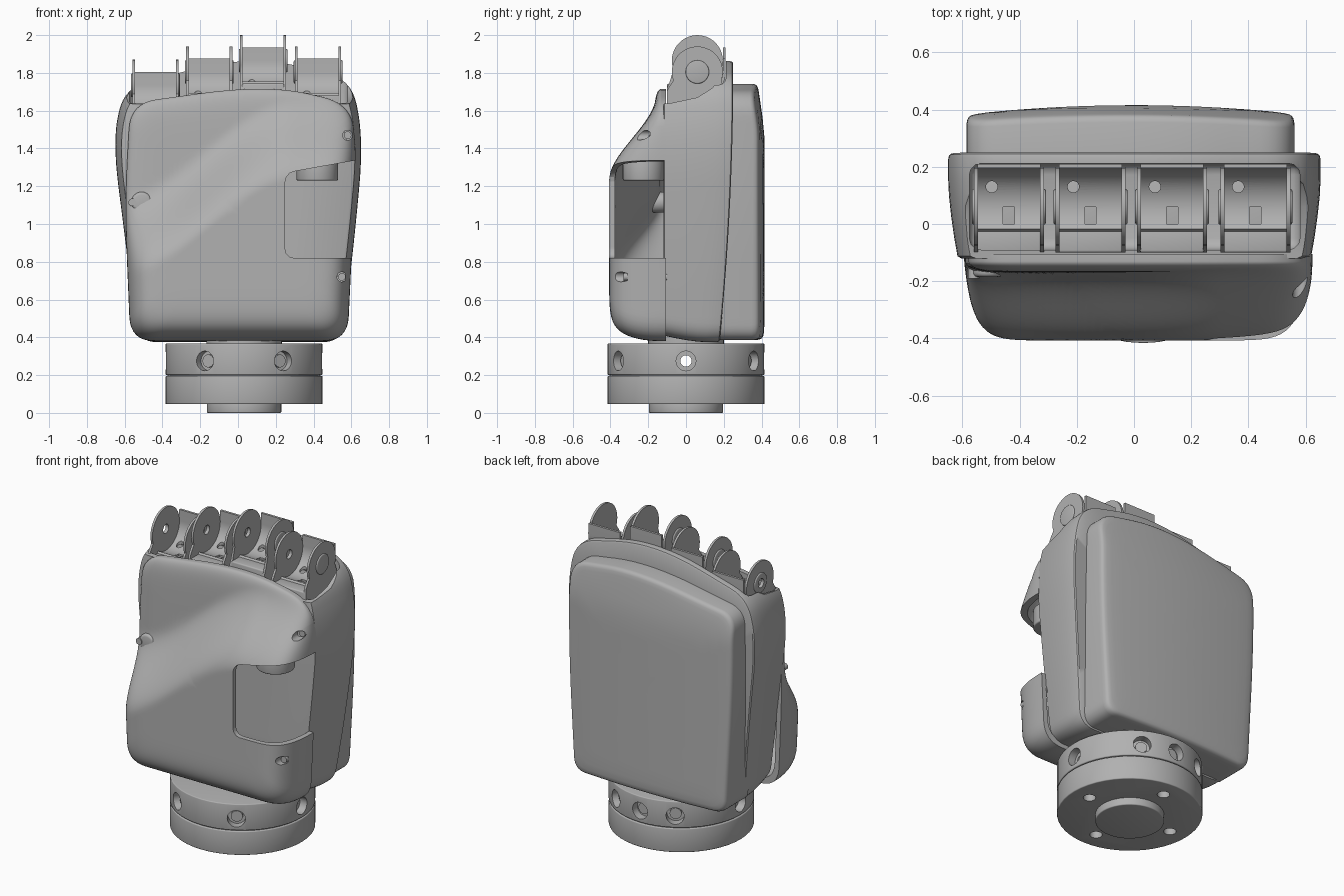
import bpy, bmesh, math
from mathutils import Vector

old = bpy.data.objects.get("Cube")
if old:
    bpy.data.objects.remove(old)

grey = bpy.data.materials.new("plain grey")
grey.use_nodes = True
grey.diffuse_color = (0.44, 0.44, 0.44, 1)
grey.node_tree.nodes["Principled BSDF"].inputs["Base Color"].default_value = (0.44, 0.44, 0.44, 1)


def activate(ob):
    bpy.ops.object.select_all(action="DESELECT")
    ob.select_set(True)
    bpy.context.view_layer.objects.active = ob


def finish(ob):
    activate(ob)
    bpy.ops.object.shade_smooth_by_angle(angle=math.radians(35))


def make(name, bm):
    bmesh.ops.recalc_face_normals(bm, faces=bm.faces)
    mesh = bpy.data.meshes.new(name)
    bm.to_mesh(mesh)
    bm.free()
    mesh.materials.append(grey)
    ob = bpy.data.objects.new(name, mesh)
    bpy.context.collection.objects.link(ob)
    return ob


def cyl(name, loc, r, depth, rot=(0, 0, 0), bevel=0.0):
    bpy.ops.mesh.primitive_cylinder_add(vertices=48, radius=r, depth=depth, location=loc, rotation=rot)
    ob = bpy.context.object
    ob.name = name
    ob.data.materials.append(grey)
    if bevel:
        soften(ob, bevel)
    return ob


def soften(ob, width):
    mod = ob.modifiers.new("Bevel", "BEVEL")
    mod.width, mod.segments = width, 3
    activate(ob)
    bpy.ops.object.modifier_apply(modifier=mod.name)


def cut(ob, cutters):
    for c in cutters:
        mod = ob.modifiers.new("Cut", "BOOLEAN")
        mod.operation, mod.object = "DIFFERENCE", c
        activate(ob)
        bpy.ops.object.modifier_apply(modifier=mod.name)
        bpy.data.objects.remove(c)


def box(name, lo, hi, bevel=0.0):
    bm = bmesh.new()
    bmesh.ops.create_cube(bm, size=1)
    for v in bm.verts:
        v.co = Vector([(l + h) / 2 + c * (h - l) for c, l, h in zip(v.co, lo, hi)])
    ob = make(name, bm)
    if bevel:
        soften(ob, bevel)
    return ob


def prism(name, pts, x0, x1):
    """Extrude a (y, z) profile along x."""
    bm = bmesh.new()
    face = bm.faces.new([bm.verts.new((x0, y, z)) for y, z in pts])
    ext = bmesh.ops.extrude_face_region(bm, geom=[face])
    for v in ext["geom"]:
        if isinstance(v, bmesh.types.BMVert):
            v.co.x = x1
    return make(name, bm)


def outline(corners, step=0.04):
    """Closed (x, z) outline from corners (x, z, rounding)."""
    pts, n = [], len(corners)
    for i, (x, z, r) in enumerate(corners):
        p = Vector((x, z))
        a, b = [Vector(corners[(i + k) % n][:2]) - p for k in (-1, 1)]
        a = p + a.normalized() * min(r, a.length * 0.49)
        b = p + b.normalized() * min(r, b.length * 0.49)
        pts += [a.lerp(p, t / 8).lerp(p.lerp(b, t / 8), t / 8) for t in range(9)]
    dense = []
    for p, q in zip(pts, pts[1:] + pts[:1]):
        k = max(1, math.ceil((q - p).length / step))
        dense += [p.lerp(q, j / k) for j in range(k)]
    return dense


def loft(name, pts, rings, y_at):
    """Scaled outline rings (scale, h) with fan ends; y comes from y_at(x, z, h)."""
    mid, bm, prev = Vector((0, 1.05)), bmesh.new(), None
    for s, h in rings:
        ring = [mid + (p - mid) * s for p in (pts if s else [mid])]
        ring = [bm.verts.new((p.x, y_at(p.x, p.y, h), p.y)) for p in ring]
        if prev:
            for i in range(len(pts)):
                j = (i + 1) % len(pts)
                quad = [prev[i % len(prev)], prev[j % len(prev)], ring[j % len(ring)], ring[i % len(ring)]]
                bm.faces.new(list(dict.fromkeys(quad)))
        prev = ring
    return make(name, bm)


def smooth(t):
    t = min(1, max(0, t))
    return t * t * (3 - 2 * t)


# Palm shell, open at the top for the knuckles
def back_y(z):
    return 0.25 - 0.07 * max(0, (1.8 - z) / 1.4) ** 2


shell = loft("palm_shell", outline([
    (-0.53, 0.375, 0.1), (0.55, 0.375, 0.1), (0.615, 0.9, 0.3), (0.665, 1.45, 0.25), (0.6, 1.77, 0.14),
    (0.05, 1.9, 0.45), (-0.6, 1.72, 0.12), (-0.665, 1.45, 0.25), (-0.595, 0.9, 0.3)]),
    [(0, 0), (0.5, 0), (0.93, 0), (0.95, 0.02), (0.968, 0.2), (0.984, 0.4), (0.996, 0.6), (1, 0.75), (1, 0.95),
     (0.996, 0.985), (0.985, 1), (0.8, 1), (0.4, 1), (0, 1)],
    lambda x, z, h: -0.12 + (back_y(z) + 0.12) * h)
cut(shell, [
    prism("top_cutter", [(-0.4, 1.61), (-0.08, 1.64), (0.06, 1.67), (0.14, 1.72), (0.19, 1.79), (0.215, 1.95),
                         (0.215, 2.3), (-0.4, 2.3)], -1, 1),
    box("cavity_cutter", (-0.575, -0.09, 1.54), (0.58, 0.212, 2.2), 0.04)])
finish(shell)


# Hollow front cover; its swelling stands higher on the thumb side
def front_y(x, z, h):
    depth, inset = h
    top = 1.67 - 0.5 * smooth((0.3 - x) / 0.9)
    return min(-0.13 - (0.04 + 0.237 * smooth((top - z) / 0.44)) * depth + inset, -0.105)


dome = [math.sin(a * math.pi / 64) for a in range(33)]
dome = [(s, math.sqrt(max(0, 1 - s ** 12))) for s in dome]
cover = loft("front_cover", outline([
    (-0.57, 0.38, 0.13), (0.58, 0.38, 0.13), (0.605, 0.9, 0.3), (0.63, 1.4, 0.2), (0.59, 1.64, 0.15),
    (0.15, 1.74, 0.4), (-0.57, 1.64, 0.14), (-0.6, 1.1, 0.3)]),
    [(s * 0.95, (d, 0.03)) for s, d in dome] + [(1, (0, 0.1))] + [(s, (d, 0)) for s, d in dome[::-1]], front_y)
notch = box("thumb_cutter", (0.25, -0.7, 0.82), (0.9, -0.05, 1.27), 0.045)
for v in notch.data.vertices:
    if v.co.z > 1.1:
        v.co.z += (v.co.x - 0.25) * 0.18
side = (math.pi / 2, 0, 0)
screws = [(0.58, 1.47, -0.17), (-0.56, 1.115, -0.17), (0.55, 0.72, -0.31)]
cut(cover, [notch] + [cyl("screw_cutter", (x, y - 0.2, z), 0.026, 0.4, side) for x, z, y in screws])
finish(cover)
for x, z, y in screws:
    finish(cyl("cover_screw", (x, (y - 0.12) / 2, z), 0.02, -0.08 - y, side))

# Screw boss inside the cover and thumb hinge seat under the notch edge
finish(cyl("inner_boss", (-0.51, -0.14, 1.115), 0.055, 0.09, side, 0.015))
finish(cyl("thumb_hinge", (0.42, -0.225, 1.29), 0.11, 0.12, bevel=0.008))


# Back cover, gently crowned across and rolled over at the top
def crown_y(x, z, h):
    top = 0.415 - 0.03 * (x / 0.56) ** 2 - 0.03 * smooth((z - 1.45) / 0.3)
    base = back_y(z) - 0.03
    return base + (top - base) * h


finish(loft("back_cover", outline([
    (-0.54, 0.385, 0.08), (0.52, 0.385, 0.08), (0.56, 1.1, 0.3), (0.56, 1.69, 0.12), (0.08, 1.765, 0.45),
    (-0.585, 1.64, 0.1), (-0.585, 1.2, 0.3)]),
    [(0, 0), (1, 0), (1, 0.82), (0.995, 0.9), (0.985, 0.95), (0.97, 0.975), (0.94, 0.99), (0.88, 1), (0.75, 1),
     (0.6, 1), (0.45, 1), (0.3, 1), (0.15, 1), (0, 1)], crown_y))

# Knuckle yokes: two cheeks, a curved saddle and a base block each
R, PY = 0.135, 0.06
turn = (0, math.pi / 2, 0)
for cx, top in ((-0.437, 1.87), (-0.152, 1.94), (0.133, 2.0), (0.424, 1.94)):
    zc = top - R
    lip = min(zc - 0.08, 1.74)
    arc = [math.radians(a) for a in range(-20, 201, 10)]
    cheek = [(PY + R * math.cos(a), zc + R * math.sin(a)) for a in arc]
    cheek += [(-0.09, lip), (-0.1, lip - 0.02), (-0.1, 1.56), (0.2, 1.56), (0.2, zc - 0.08)]
    for d in (-1, 1):
        plate = prism("knuckle_cheek", cheek, cx + d * 0.108, cx + d * 0.122)
        boss = cyl("pivot_boss", (cx + d * 0.12, PY, zc), 0.062, 0.018, turn, 0.006)
        for part in (plate, boss):
            if d < 0:
                cut(part, [cyl("pivot_cutter", (cx + d * 0.12, PY, zc), 0.028, 0.1, turn)])
            finish(part)
    sweep = [math.radians(a) for a in range(-125, 1, 5)]
    inner, outer = [[(PY + r * math.cos(a), zc + r * math.sin(a)) for a in sweep] + [(PY + r, zc + 0.07)]
                    for r in (0.135, 0.15)]
    saddle = prism("knuckle_saddle", inner + outer[::-1], cx - 0.11, cx + 0.11)
    cut(saddle, [box("slot_cutter", (cx - 0.02, 0.0, zc - 0.2), (cx + 0.02, 0.06, zc - 0.08)),
                 cyl("wire_cutter", (cx - 0.06, 0.13, zc - 0.12), 0.02, 0.1)])
    finish(saddle)
    finish(box("knuckle_base", (cx - 0.115, -0.1, 1.5), (cx + 0.115, 0.2, zc - 0.147), 0.01))
    finish(box("knuckle_front_wall", (cx - 0.112, -0.1, 1.52), (cx + 0.112, -0.015, zc - 0.122), 0.008))

# Wrist coupling
WX, WR = 0.032, 0.416
upper = cyl("wrist_upper_ring", (WX, 0, 0.284), WR, 0.166, bevel=0.006)
angles = [math.radians(a) for a in (0, 60, 90, 120, 180, 240, 300)]
sockets = [cyl("socket_cutter", (WX + 0.41 * math.cos(a), 0.41 * math.sin(a), 0.275), 0.052, 0.09,
               (0, math.pi / 2, a)) for a in angles]
cut(upper, [cyl("bore_cutter", (WX, 0, 0.275), 0.03, 1.2, turn)] + sockets)
finish(upper)
for a in angles:
    if abs(math.sin(a)) > 0.1:
        finish(cyl("wrist_screw", (WX + 0.365 * math.cos(a), 0.365 * math.sin(a), 0.275), 0.034, 0.03,
                   (0, math.pi / 2, a)))
lower = cyl("wrist_lower_ring", (WX, 0, 0.121), WR, 0.15, bevel=0.006)
cut(lower, [cyl("bolt_cutter", (WX + 0.3 * math.cos(k * math.pi / 2), 0.3 * math.sin(k * math.pi / 2), 0.05),
                0.036, 0.12) for k in range(4)])
finish(lower)
finish(cyl("wrist_seam", (WX, 0, 0.2), 0.405, 0.02))
finish(cyl("wrist_plug", (WX, 0, 0.03), 0.197, 0.06, bevel=0.006))
finish(cyl("wrist_neck", (WX, 0, 0.38), 0.2, 0.05))
